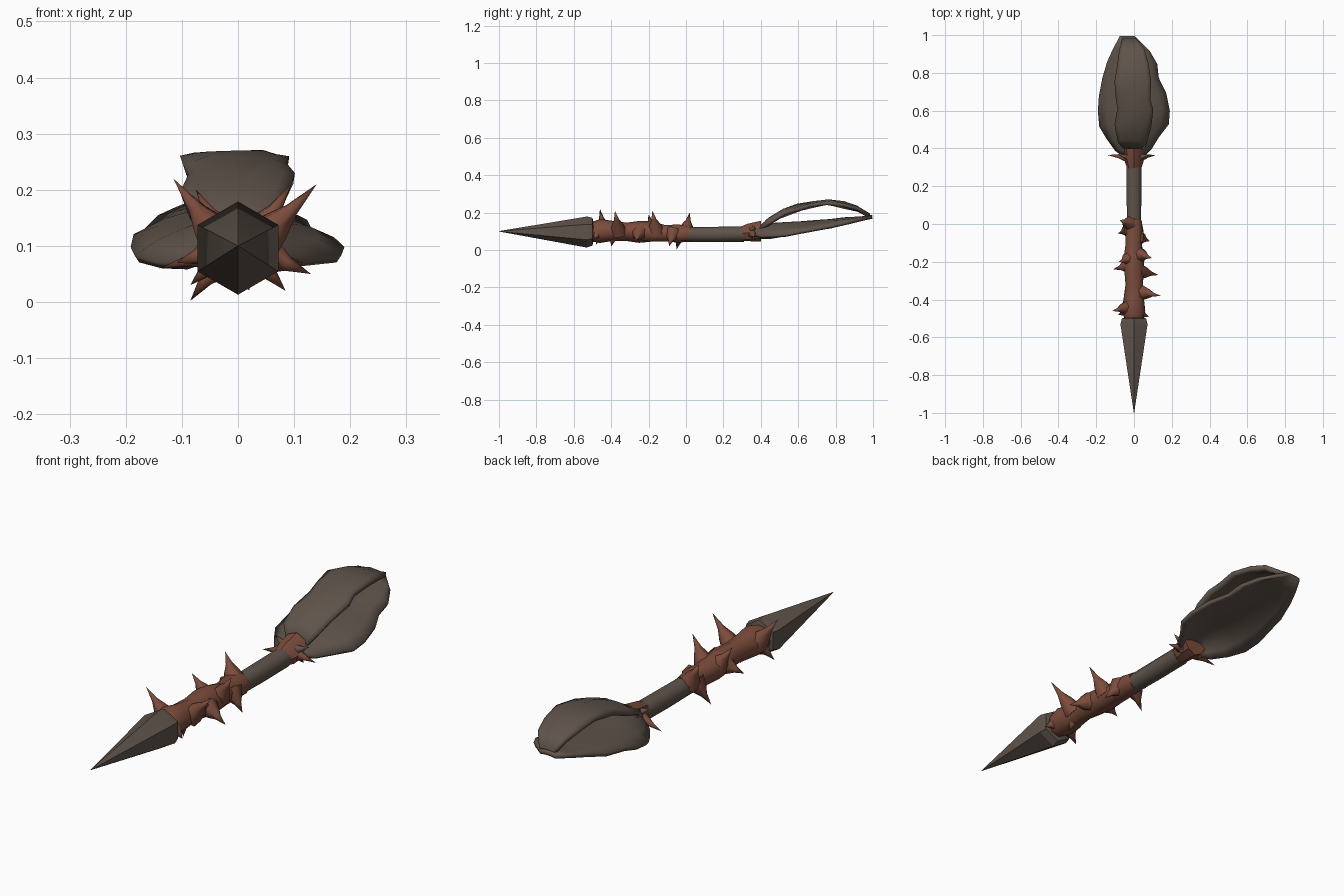
import bpy, bmesh, math, random
from mathutils import Vector

random.seed(4)
cube = bpy.data.objects.get("Cube")
if cube:
    bpy.data.objects.remove(cube)


def material(name, rgb):
    m = bpy.data.materials.new(name)
    m.use_nodes = True
    m.diffuse_color = (*rgb, 1)
    m.node_tree.nodes["Principled BSDF"].inputs["Base Color"].default_value = (*rgb, 1)
    return m


BARK = material("grey brown bark", (0.115, 0.088, 0.07))
RUST = material("red brown thornwood", (0.20, 0.072, 0.045))


def finish(name, bm, mat, angle):
    bmesh.ops.remove_doubles(bm, verts=bm.verts, dist=0.0005)
    bmesh.ops.recalc_face_normals(bm, faces=bm.faces)
    me = bpy.data.meshes.new(name)
    bm.to_mesh(me)
    bm.free()
    me.materials.append(mat)
    ob = bpy.data.objects.new(name, me)
    bpy.context.collection.objects.link(ob)
    bpy.ops.object.select_all(action='DESELECT')
    ob.select_set(True)
    bpy.context.view_layer.objects.active = ob
    bpy.ops.object.shade_smooth_by_angle(angle=math.radians(angle))
    return ob


def loft(bm, rings):
    """Skin a list of closed rings and cap both ends."""
    loops = [[bm.verts.new(p) for p in ring] for ring in rings]
    n = len(loops[0])
    for a, b in zip(loops, loops[1:]):
        for i in range(n):
            j = (i + 1) % n
            bm.faces.new((a[i], a[j], b[j], b[i]))
    bm.faces.new(loops[0])
    bm.faces.new(loops[-1])


def ring(centre, axis, radius, sides, lump=0.0):
    side = axis.cross(Vector((1, 0, 0)))
    if side.length < 0.1:
        side = axis.cross(Vector((0, 0, 1)))
    side.normalize()
    other = axis.cross(side).normalized()
    out = []
    for i in range(sides):
        a = math.tau * i / sides
        r = radius * (1 + random.uniform(-lump, lump))
        out.append(centre + (side * math.cos(a) + other * math.sin(a)) * r)
    return out


def rod(name, stations, sides, mat, lump=0.0, angle=40):
    """Round body along y from (y, z, radius) stations."""
    bm = bmesh.new()
    loft(bm, [ring(Vector((0, y, z)), Vector((0, 1, 0)), r, sides, lump)
              for y, z, r in stations])
    return finish(name, bm, mat, angle)


def thorn(name, root, tip, width, mat):
    """Concave flared spike."""
    root, tip = Vector(root), Vector(tip)
    axis = (tip - root).normalized()
    bm = bmesh.new()
    loft(bm, [ring(root.lerp(tip, t), axis, width * w, 6)
              for t, w in ((0, 1.1), (0.33, 0.75), (0.6, 0.32), (1, 0.004))])
    return finish(name, bm, mat, 60)


def leaf(name, stations, thickness, ragged):
    """Arched, torn-edged leaf from (y, left x, right x, ridge z, droop)."""
    bm = bmesh.new()
    cols, rows = 8, []
    for k, (y, xa, xb, z, droop) in enumerate(stations):
        row = []
        inner = 0 < k < len(stations) - 1
        for i in range(cols + 1):
            u = 2 * i / cols - 1
            x = xa + (xb - xa) * i / cols
            j = ragged * (1 if abs(u) == 1 else 0.35) if inner else 0
            row.append(bm.verts.new((x, y + random.uniform(-j, j),
                                     z - droop * u * u + random.uniform(-j, j) * 0.5)))
        rows.append(row)
    for a, b in zip(rows, rows[1:]):
        for i in range(cols):
            bm.faces.new((a[i], a[i + 1], b[i + 1], b[i]))
    ob = finish(name, bm, BARK, 35)
    mod = ob.modifiers.new("thickness", 'SOLIDIFY')
    mod.thickness = thickness
    mod.offset = 0
    return ob


# Six-sided spear point
rod("spear_point", [(-1, 0.1, 0.001), (-0.53, 0.096, 0.083), (-0.5, 0.098, 0.074),
                    (-0.49, 0.1, 0.03)], 6, BARK, angle=25)

# Lumpy grip and plain shaft
rod("thorny_grip", [(-0.51, 0.1, 0.05), (-0.46, 0.1, 0.062), (-0.4, 0.1, 0.056),
                    (-0.32, 0.1, 0.048), (-0.25, 0.098, 0.056), (-0.18, 0.095, 0.054),
                    (-0.11, 0.09, 0.045), (-0.04, 0.088, 0.05), (0.02, 0.086, 0.043)],
    10, RUST, lump=0.08, angle=50)
rod("shaft", [(-0.02, 0.083, 0.039), (0.15, 0.083, 0.041), (0.31, 0.085, 0.041)], 10, BARK)

# Thorns on the grip
TIPS = [(-0.115, -0.46, 0.22), (0.14, -0.38, 0.21), (0.13, -0.27, 0.05),
        (-0.11, -0.24, 0.07), (0.095, -0.18, 0.21), (-0.08, -0.2, 0.19),
        (-0.075, 0.02, 0.2), (0.085, -0.09, 0.02), (-0.085, -0.05, 0.002),
        (0.08, -0.49, 0.06), (-0.085, -0.48, 0.03), (0.02, -0.4, 0.02)]
for n, tip in enumerate(TIPS):
    root = (tip[0] * 0.2, tip[1] + (0.02 if tip[1] < 0 else -0.02), 0.095)
    thorn(f"grip_thorn_{n + 1}", root, tip, 0.042, RUST)

# Collar and sepals where the head meets the shaft
rod("collar", [(0.29, 0.088, 0.036), (0.33, 0.092, 0.047), (0.4, 0.1, 0.055)], 8, RUST,
    lump=0.08)
for n, (x, z, mat) in enumerate([(-0.14, 0.06, RUST), (0.115, 0.07, RUST),
                                 (-0.08, 0.14, BARK), (0.085, 0.13, BARK),
                                 (-0.05, 0.055, BARK), (0.06, 0.055, BARK)]):
    thorn(f"sepal_{n + 1}", (0, 0.35, 0.095), (x, 0.365, z), 0.035, mat)

# Broad lower leaf
leaf("lower_leaf", [(0.35, -0.04, 0.04, 0.105, 0.025), (0.39, -0.095, 0.09, 0.12, 0.055),
                    (0.45, -0.14, 0.125, 0.135, 0.07), (0.53, -0.18, 0.18, 0.143, 0.065),
                    (0.61, -0.188, 0.186, 0.147, 0.058), (0.69, -0.183, 0.168, 0.152, 0.045),
                    (0.77, -0.165, 0.128, 0.158, 0.032), (0.85, -0.14, 0.12, 0.165, 0.022),
                    (0.93, -0.11, 0.08, 0.172, 0.014), (0.995, -0.075, 0.0, 0.18, 0.005)],
     0.016, 0.014)

# Narrow arched upper leaf, joined to the lower one at both ends
leaf("upper_leaf", [(0.4, -0.05, 0.05, 0.12, 0.01), (0.45, -0.085, 0.07, 0.165, 0.015),
                    (0.52, -0.1, 0.09, 0.21, 0.02), (0.6, -0.085, 0.1, 0.235, 0.02),
                    (0.68, -0.095, 0.085, 0.254, 0.015), (0.76, -0.1, 0.09, 0.262, 0.012),
                    (0.84, -0.085, 0.075, 0.25, 0.012), (0.91, -0.075, 0.055, 0.226, 0.01),
                    (0.98, -0.06, 0.01, 0.185, 0.003)],
     0.02, 0.016)
